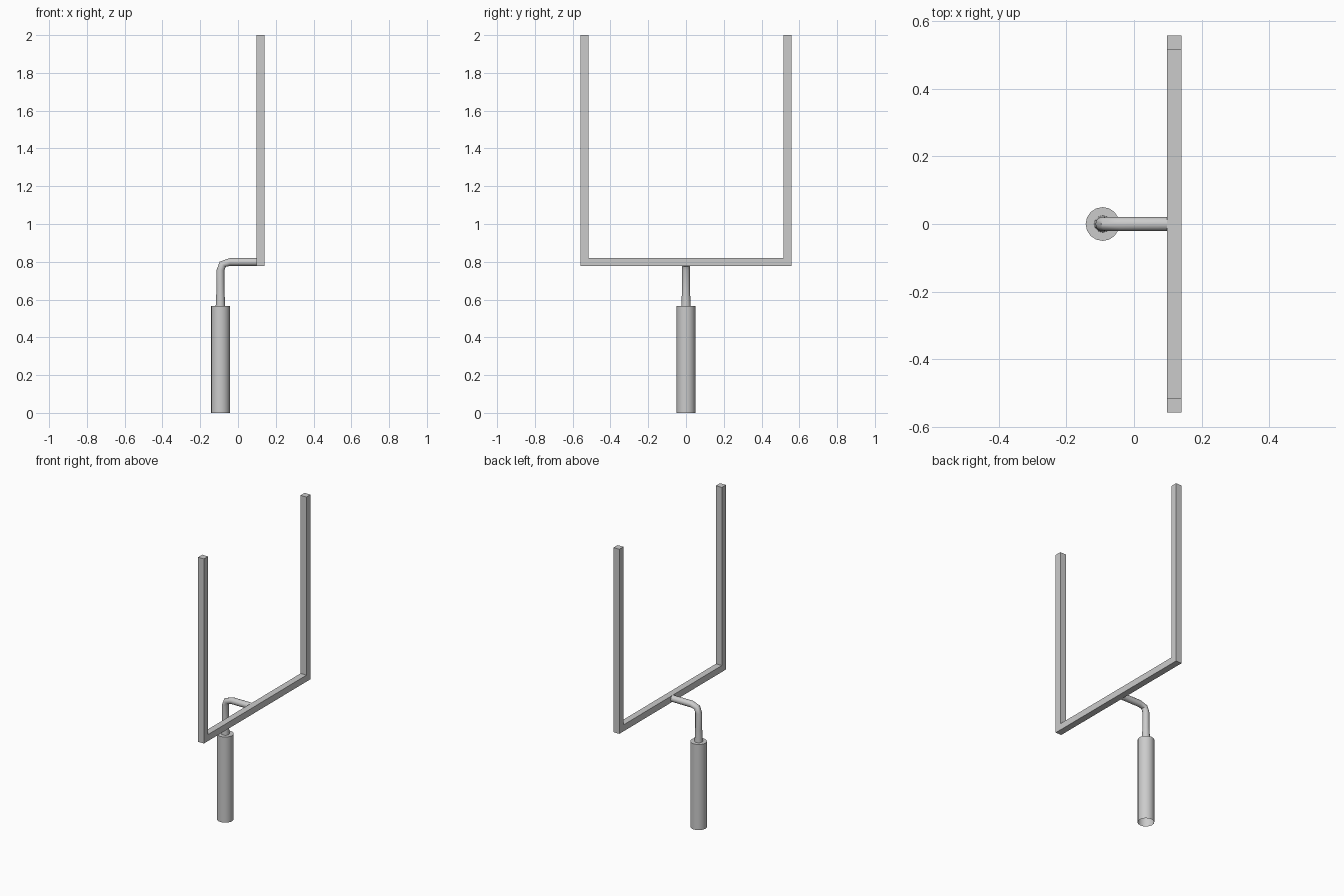
import bpy, bmesh, math
from mathutils import Vector

if "Cube" in bpy.data.objects:
    bpy.data.objects.remove(bpy.data.objects["Cube"])

POST_X = -0.093


def finish(bm, name, smooth=True):
    bmesh.ops.recalc_face_normals(bm, faces=bm.faces)
    me = bpy.data.meshes.new(name)
    bm.to_mesh(me)
    bm.free()
    ob = bpy.data.objects.new(name, me)
    bpy.context.collection.objects.link(ob)
    if smooth:
        bpy.ops.object.select_all(action='DESELECT')
        ob.select_set(True)
        bpy.context.view_layer.objects.active = ob
        bpy.ops.object.shade_smooth_by_angle(angle=math.radians(40))
    return ob


def tube(name, stations, sides):
    """Sweep rings (x, z, radius, tilt in degrees) in the XZ plane."""
    bm = bmesh.new()
    rings = []
    for x, z, r, tilt in stations:
        t = math.radians(tilt)
        u = Vector((math.cos(t), 0, -math.sin(t)))
        v = Vector((0, 1, 0))
        rings.append([bm.verts.new(Vector((x, 0, z))
                      + u * r * math.cos(a) + v * r * math.sin(a))
                      for a in (2 * math.pi * i / sides for i in range(sides))])
    for a, b in zip(rings, rings[1:]):
        for i in range(sides):
            j = (i + 1) % sides
            bm.faces.new((a[i], a[j], b[j], b[i]))
    return bm, rings


# Padded base: closed top, open underside
bm, rings = tube("base_pad", [(POST_X, 0, 0.05, 0), (POST_X, 0.567, 0.05, 0)], 16)
bm.faces.new(rings[-1])
finish(bm, "base_pad")

# Gooseneck pipe: flared foot, bend, then forward run to the crossbar
bm, rings = tube("gooseneck", [
    (POST_X, 0.567, 0.025, 0),
    (POST_X, 0.61, 0.023, 0),
    (POST_X, 0.65, 0.021, 0),
    (POST_X, 0.755, 0.021, 0),
    (-0.081, 0.787, 0.021, 40),
    (-0.042, 0.799, 0.021, 90),
    (0.10, 0.799, 0.021, 90)], 12)
finish(bm, "gooseneck")

# Crossbar and two uprights: one U profile extruded along x
W, T, Z0, Z1 = 0.558, 0.043, 0.777, 2.0
half = [(W, Z0), (W, Z1), (W - T, Z1), (W - T, Z0 + T)]
profile = half + [(-y, z) for y, z in reversed(half)]
bm = bmesh.new()
face = bm.faces.new([bm.verts.new((0.098, y, z)) for y, z in profile])
ext = bmesh.ops.extrude_face_region(bm, geom=[face], use_keep_orig=True)
bmesh.ops.translate(bm, vec=(0.043, 0, 0),
                    verts=[g for g in ext["geom"] if isinstance(g, bmesh.types.BMVert)])
finish(bm, "goal_frame", smooth=False)
